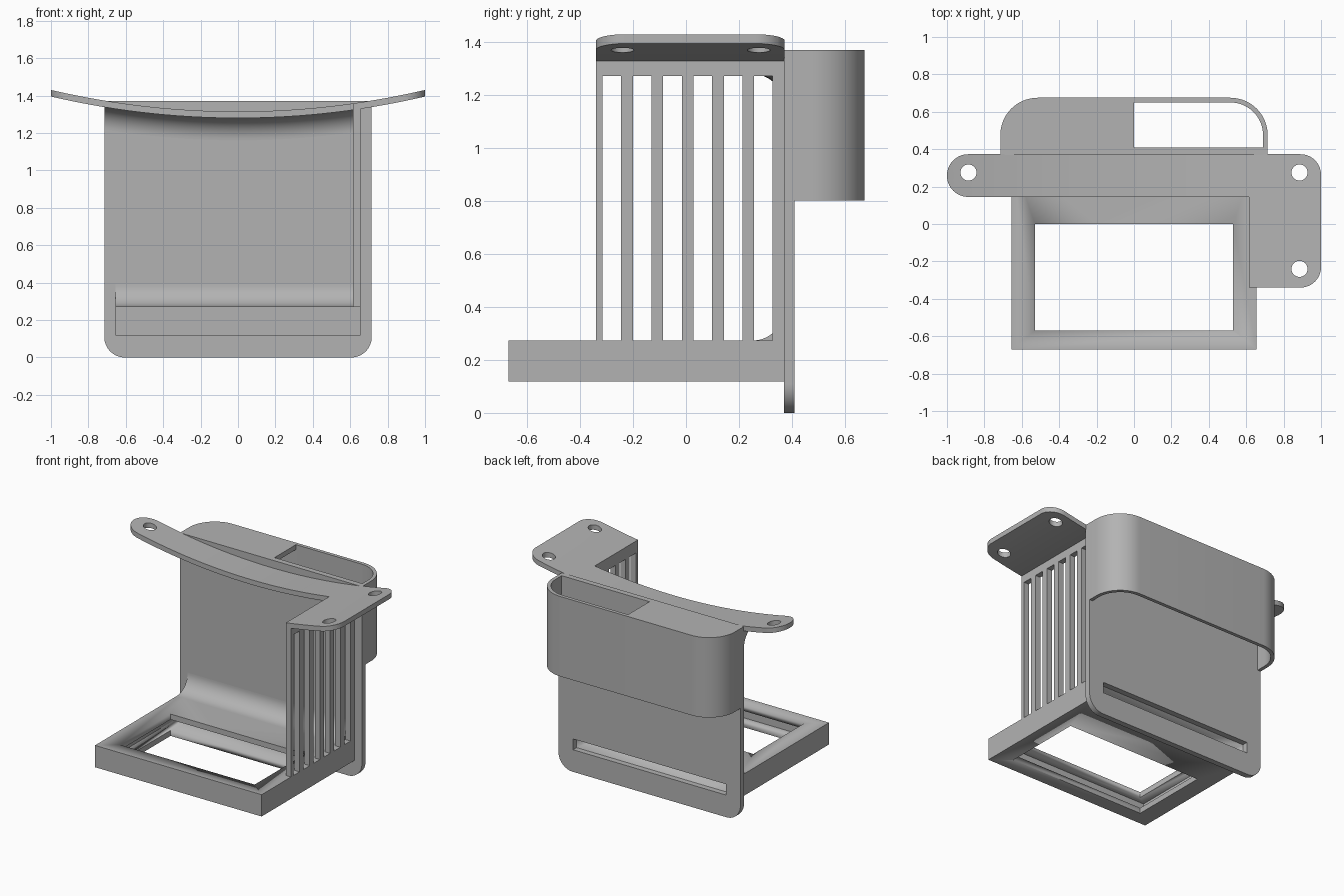
import bpy, bmesh, math
from mathutils import Vector

if "Cube" in bpy.data.objects:
    bpy.data.objects.remove(bpy.data.objects["Cube"])

# One plain grey material
GREY = (0.45, 0.45, 0.45, 1)
mat = bpy.data.materials.new("plain grey")
mat.use_nodes = True
mat.diffuse_color = GREY
mat.node_tree.nodes["Principled BSDF"].inputs["Base Color"].default_value = GREY


def arc(cx, cy, r, start, end, n=16):
    angles = [math.radians(start + (end - start) * i / n) for i in range(n + 1)]
    return [(cx + r * math.cos(a), cy + r * math.sin(a)) for a in angles]


def rect(x0, x1, y0, y1):
    return [(x0, y0), (x1, y0), (x1, y1), (x0, y1)]


def rounded(corners, n=14):
    """Loop from (x, y, radius) right-angled corners."""
    loop = []
    for i, (x, y, r) in enumerate(corners):
        p = Vector((x, y))
        if not r:
            loop.append((x, y))
            continue
        a = (Vector(corners[i - 1][:2]) - p).normalized()
        b = (Vector(corners[(i + 1) % len(corners)][:2]) - p).normalized()
        c = p + r * (a + b)
        for k in range(n + 1):
            t = math.pi / 2 * k / n
            loop.append(tuple(c - r * (b * math.cos(t) + a * math.sin(t))))
    return loop


def finish(name, bm):
    bmesh.ops.recalc_face_normals(bm, faces=bm.faces)
    mesh = bpy.data.meshes.new(name)
    bm.to_mesh(mesh)
    bm.free()
    mesh.materials.append(mat)
    obj = bpy.data.objects.new(name, mesh)
    bpy.context.collection.objects.link(obj)
    bpy.ops.object.select_all(action="DESELECT")
    obj.select_set(True)
    bpy.context.view_layer.objects.active = obj
    bpy.ops.object.shade_smooth_by_angle(angle=math.radians(30))
    return obj


def bend(bm, radius=4.4):
    """Slice along x and lift the ends on a wide arc."""
    for i in range(-24, 25):
        bmesh.ops.bisect_plane(bm, geom=bm.verts[:] + bm.edges[:] + bm.faces[:],
                               plane_co=(i / 25, 0, 0), plane_no=(1, 0, 0))
    for v in bm.verts:
        v.co.z += radius - math.sqrt(radius ** 2 - v.co.x ** 2)


def prism(name, loops, lo, hi, axis="z", curved=False):
    """Extrude an outline (first loop) with holes (other loops) along an axis."""
    bm = bmesh.new()
    for loop in loops:
        vs = [bm.verts.new((u, v, lo)) for u, v in loop]
        for i, v in enumerate(vs):
            bm.edges.new((vs[i - 1], v))
    bmesh.ops.triangle_fill(bm, edges=bm.edges[:], use_beauty=True)
    out = bmesh.ops.extrude_face_region(bm, geom=bm.faces[:], use_keep_orig=True)
    for g in out["geom"]:
        if isinstance(g, bmesh.types.BMVert):
            g.co.z = hi
    for v in bm.verts:
        u, w, h = v.co
        v.co = {"z": (u, w, h), "y": (u, h, w), "x": (h, u, w)}[axis]
    if curved:
        bend(bm)
    return finish(name, bm)


def cut(obj, cutter):
    mod = obj.modifiers.new("cut", "BOOLEAN")
    mod.operation, mod.solver, mod.object = "DIFFERENCE", "EXACT", cutter
    cutter.hide_render = True
    bpy.context.view_layer.objects.active = obj
    bpy.ops.object.modifier_apply(modifier=mod.name)
    bpy.data.objects.remove(cutter)


# Base frame with a window and a hidden slide-in cavity open at the back
base = prism("base_frame", [rect(-0.655, 0.655, -0.67, 0.37)], 0.118, 0.273)
cut(base, prism("window_cutter", [rect(-0.53, 0.53, -0.57, 0)], 0, 0.5))
cut(base, prism("cavity_cutter", [rect(-0.6, 0.6, -0.62, 0.5)], 0.157, 0.234))

# Back plate with rounded lower corners and the insertion slot
plate = rounded([(-0.715, 0, 0.11), (0.715, 0, 0.11), (0.715, 1.37, 0), (-0.715, 1.37, 0)])
prism("back_plate", [plate, rect(-0.6, 0.6, 0.157, 0.234)], 0.37, 0.41, "y")

# Slatted side wall
slots = [rect(s, s + 0.07, 0.273, 1.273) for s in (-0.315 + 0.1145 * i for i in range(6))]
prism("slatted_side_wall", [rect(-0.34, 0.37, 0.25, 1.33)] + slots, 0.615, 0.655, "x")

# Curved mounting flange with screw holes
flange = rounded([(-1, 0.145, 0.113), (0.615, 0.145, 0), (0.615, -0.34, 0),
                  (1, -0.34, 0.11), (1, 0.373, 0.11), (-1, 0.373, 0.113)])
holes = [arc(x, y, 0.043, 0, 348.75, 31) for x, y in ((-0.885, 0.275), (0.885, 0.275), (0.885, -0.24))]
prism("mounting_flange", [flange] + holes, 1.28, 1.315, curved=True)

# Concave fillets joining the plate to the base and to the flange
low = [(0.37, 0.273)] + arc(0.25, 0.393, 0.12, -90, 0)
high = [(0.37, 1.28)] + arc(0.25, 1.16, 0.12, 90, 0)
prism("lower_fillet", [low], -0.655, 0.615, "x")
prism("upper_fillet", [high], -0.715, 0.615, "x", curved=True)

# Rear pocket: thin wall open below, half covered by a roof
outer = [(0.715, 0.41)] + arc(0.515, 0.475, 0.2, 0, 90) + arc(-0.515, 0.475, 0.2, 90, 180) + [(-0.715, 0.41)]
inner_right = [(0.69, 0.41)] + arc(0.515, 0.475, 0.175, 0, 90)
inner_left = arc(-0.515, 0.475, 0.175, 90, 180) + [(-0.69, 0.41)]
prism("pocket_wall", [outer + (inner_right + inner_left)[::-1]], 0.802, 1.37)
prism("pocket_roof", [inner_left + [(0, 0.41), (0, 0.65)]], 1.335, 1.37)
